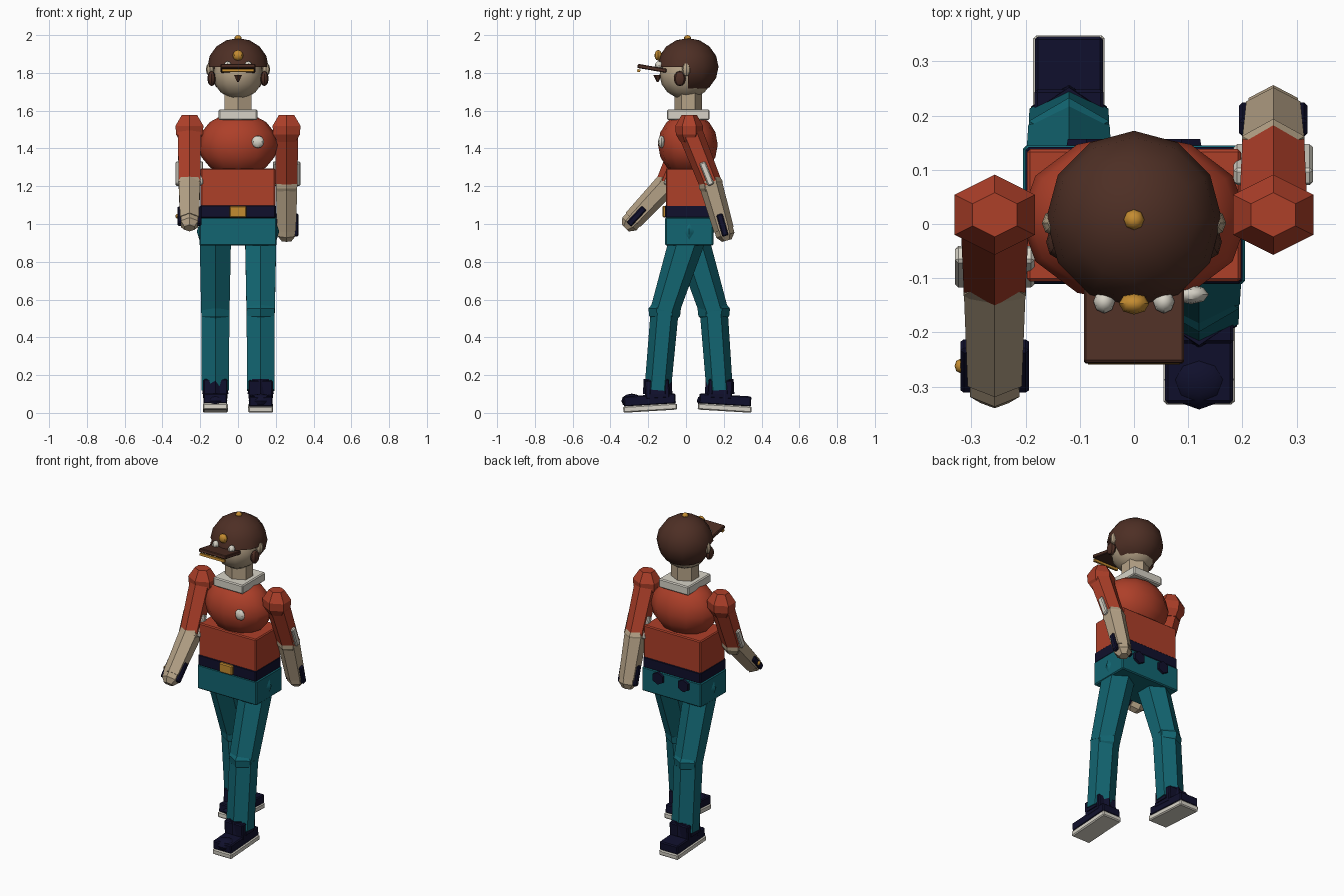
import bpy, bmesh, math
from mathutils import Vector, Matrix

if "Cube" in bpy.data.objects:
    bpy.data.objects.remove(bpy.data.objects["Cube"])

def mat(name, r, g, b):
    m = bpy.data.materials.new(name)
    m.diffuse_color = (r, g, b, 1)
    m.use_nodes = True
    m.node_tree.nodes["Principled BSDF"].inputs["Base Color"].default_value = m.diffuse_color
    return m

RED = mat("brick red", .42, .05, .022)
TEAL = mat("teal", .006, .13, .165)
NAVY = mat("navy", .005, .005, .025)
SKIN = mat("tan skin", .46, .36, .24)
WHITE = mat("off white", .68, .65, .57)
GOLD = mat("gold", .55, .26, .03)
BROWN = mat("dark brown", .075, .028, .018)

def finish(bm, name, material, smooth=False):
    bmesh.ops.recalc_face_normals(bm, faces=bm.faces)
    me = bpy.data.meshes.new(name)
    bm.to_mesh(me)
    bm.free()
    me.materials.append(material)
    ob = bpy.data.objects.new(name, me)
    bpy.context.collection.objects.link(ob)
    if smooth:
        bpy.ops.object.select_all(action='DESELECT')
        ob.select_set(True)
        bpy.context.view_layer.objects.active = ob
        bpy.ops.object.shade_smooth_by_angle(angle=math.radians(35))
    return ob

def box(name, material, c, size, tilt=0, bevel=.006):
    bm = bmesh.new()
    bmesh.ops.create_cube(bm, size=1)
    bmesh.ops.scale(bm, vec=size, verts=bm.verts)
    if bevel:
        bmesh.ops.bevel(bm, geom=bm.edges[:], offset=bevel, segments=1, affect='EDGES')
    bm.transform(Matrix.Translation(c) @ Matrix.Rotation(tilt, 4, 'X'))
    return finish(bm, name, material)

def ball(name, material, c, r, seg=8, rings=6, cut=None, smooth=True):
    bm = bmesh.new()
    bmesh.ops.create_uvsphere(bm, u_segments=seg, v_segments=rings, radius=1)
    bmesh.ops.scale(bm, vec=r, verts=bm.verts)
    bmesh.ops.translate(bm, vec=c, verts=bm.verts)
    if cut:
        gone = [f for f in bm.faces if cut(f.calc_center_median())]
        bmesh.ops.delete(bm, geom=gone, context='FACES')
    return finish(bm, name, material, smooth)

def tube(name, material, sections):
    """Six-sided tube in a yz plane; each section is (point, half width x, half depth)."""
    bm = bmesh.new()
    d = (Vector(sections[-1][0]) - Vector(sections[0][0])).normalized()
    u = Vector((1, 0, 0))
    v = d.cross(u)
    loops = []
    for p, hx, hy in sections:
        loop = []
        for k in range(6):
            a = math.radians(30 + 60 * k)
            loop.append(bm.verts.new(Vector(p) + u * hx * math.cos(a) / math.cos(math.pi / 6)
                                     + v * hy * math.sin(a)))
        loops.append(loop)
    for a, b in zip(loops, loops[1:]):
        for k in range(6):
            bm.faces.new((a[k], a[(k + 1) % 6], b[(k + 1) % 6], b[k]))
    bm.faces.new(loops[0])
    bm.faces.new(loops[-1])
    return finish(bm, name, material)

def joint(name, material, c, hx, hy, h):
    c = Vector(c)
    prof = ((-1, .62), (-.45, .95), (.2, 1), (1, .55))
    return tube(name, material, [(c + Vector((0, 0, h * t)), hx * s, hy * s) for t, s in prof])

def lean(p, q):
    d = Vector(p) - Vector(q)
    return math.atan2(-d.y, d.z)

# torso
ball("chest", RED, (0, .01, 1.42), (.21, .158, .17), 12, 8)
box("waist", RED, (0, .016, 1.19), (.395, .245, .21))
box("belt", NAVY, (0, .016, 1.065), (.4, .252, .07))
box("buckle", GOLD, (0, -.113, 1.065), (.09, .025, .06))
box("pelvis", TEAL, (0, .017, .96), (.41, .255, .15))
ball("chest_badge", WHITE, (.105, -.13, 1.435), (.033, .018, .033), 8, 6)
box("collar", WHITE, (0, .012, 1.578), (.205, .225, .055))
tube("neck", SKIN, [((0, .012, 1.58), .072, .072), ((0, .012, 1.72), .072, .072)])
for s in (-1, 1):
    tube("back_pocket", NAVY, [((s * .088, .135, .995), .038, .042),
                               ((s * .088, .157, .995), .034, .038)])

# head and cap
ball("head", SKIN, (0, 0, 1.79), (.132, .14, .13), 12, 8)
ball("cap_and_hair", BROWN, (0, .01, 1.832), (.162, .162, .152), 12, 8,
     cut=lambda p: p.z < 1.83 and p.y < .02)
box("cap_brim", BROWN, (0, -.18, 1.824), (.185, .155, .022), tilt=-.17, bevel=.004)
box("brim_trim", GOLD, (0, -.25, 1.812), (.17, .016, .014), tilt=-.17, bevel=0)
ball("cap_button", GOLD, (0, .008, 1.983), (.019, .019, .017))
ball("cap_badge", GOLD, (0, -.147, 1.893), (.028, .02, .028))
tube("nose", BROWN, [((0, -.15, 1.752), .004, .005), ((0, -.15, 1.79), .022, .024)])
for s in (-1, 1):
    ball("eye", WHITE, (s * .055, -.143, 1.838), (.02, .022, .024))
    ball("ear", SKIN, (s * .148, .002, 1.818), (.022, .024, .036))
    ball("sideburn", BROWN, (s * .14, -.033, 1.77), (.022, .032, .04))

# arms: the right one swings back, the left one forward
arms = {1: ((.13, 1.215), (.2, .97)), -1: ((-.1, 1.215), (-.28, 1.022))}
for s, (el, wr) in arms.items():
    x = s * .257
    sh, el, wr = Vector((x, .017, 1.5)), Vector((x, *el)), Vector((x, *wr))
    fore = (wr - el).normalized()
    joint("shoulder", RED, sh + Vector((0, 0, .005)), .074, .074, .072)
    tube("upper_arm", RED, [(sh, .062, .066), (el, .057, .06)])
    joint("elbow", SKIN, el, .058, .064, .06)
    tube("forearm", SKIN, [(el, .057, .062), (wr, .05, .054)])
    tube("hand", SKIN, [(wr - fore * .02, .044, .05), (wr + fore * .03, .046, .05),
                        (wr + fore * .06, .026, .026)])
    box("sleeve_band", WHITE, sh.lerp(el, .82), (.146, .034, .13), lean(sh, el))
    box("wrist_band", NAVY, el.lerp(wr, .9), (.126, .034, .12), lean(el, wr))
    if s < 0:
        ball("wrist_stud", GOLD, el.lerp(wr, .9) + Vector((-.064, 0, 0)), (.01, .013, .013))

# legs: the right one strides forward, the left one back
for s in (1, -1):
    x = s * .12
    hip = Vector((x, .017, .95))
    knee = Vector((x, .017 - s * .13, .54))
    ankle = Vector((x, .014 - s * .164, .12))
    ball("hip", TEAL, (x, .017, .96), (.098, .085, .085), 8, 6)
    tube("thigh", TEAL, [(hip, .083, .096), (knee, .075, .076)])
    joint("knee", TEAL, knee, .074, .086, .06)
    tube("shin", TEAL, [(knee, .074, .074), (ankle, .073, .07)])
    # shoe, pitched slightly with the stride
    mid = -.19 if s > 0 else .205
    t = s * .06
    drop = Vector((0, -math.sin(t), math.cos(t)))
    base = Vector((x, mid, .026))
    box("sole", WHITE, base, (.132, .285, .034), t)
    box("shoe", NAVY, base + drop * .042, (.126, .275, .055), t)
    ball("toe_cap", NAVY, base + drop * .038 + Vector((0, -.095, 0)), (.064, .055, .038), 8, 6)
    box("ankle_cuff", NAVY, (x, ankle.y - s * .003, .125), (.128, .13, .1), t)
    tube("shoe_tongue", NAVY, [((x, ankle.y, .1), .07, .078), ((x, ankle.y, .18), .055, .074)])
